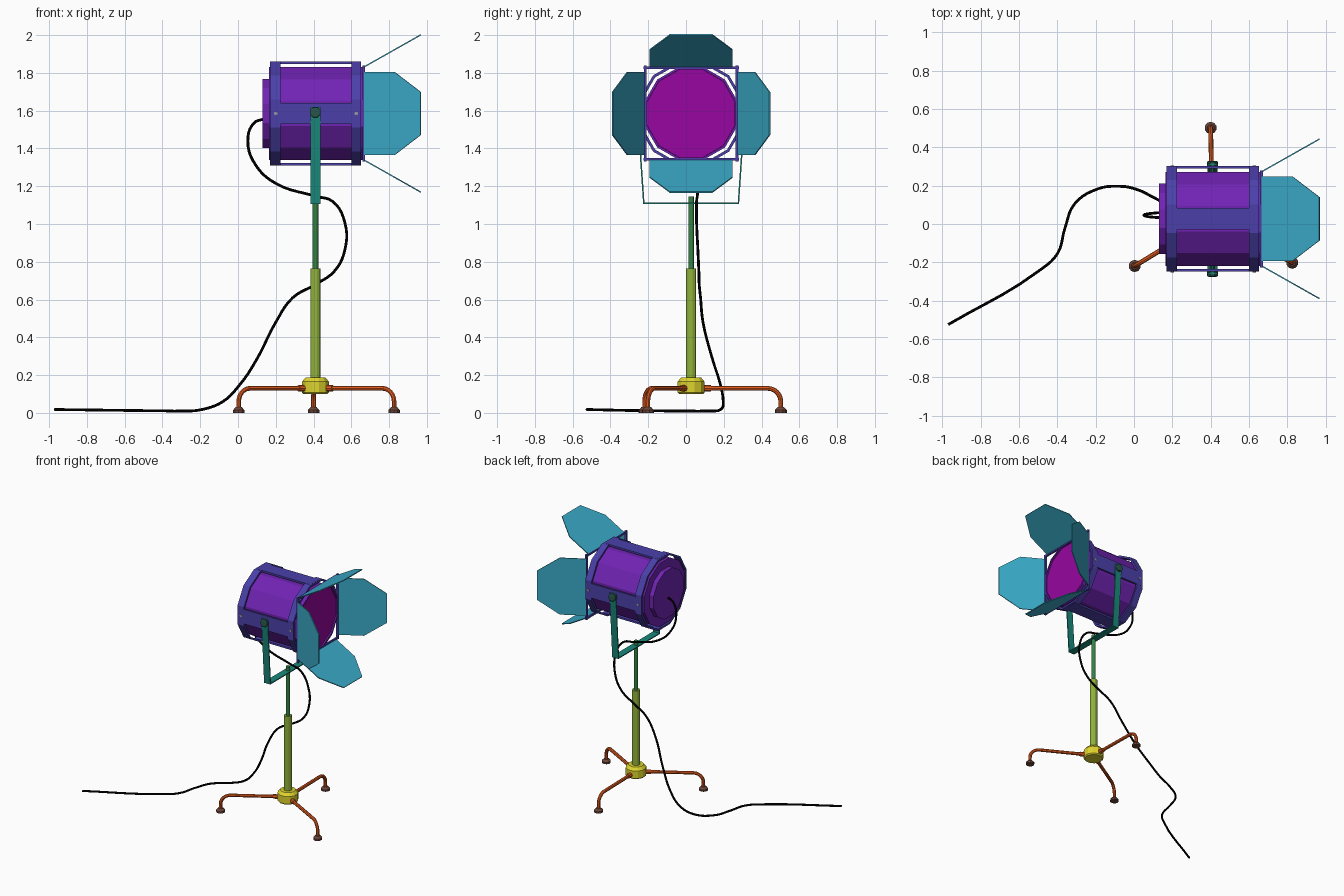
import bpy, bmesh
from math import sin, cos, pi, radians
from mathutils import Vector, Matrix

if "Cube" in bpy.data.objects:
    bpy.data.objects.remove(bpy.data.objects["Cube"])

PX, CY, LZ = 0.41, 0.027, 1.585      # pole x, centre y, lamp axis height


def material(name, rgb):
    m = bpy.data.materials.new(name)
    m.diffuse_color = [(c / 255) ** 2.2 for c in rgb] + [1]
    m.use_nodes = True
    m.node_tree.nodes["Principled BSDF"].inputs["Base Color"].default_value = m.diffuse_color
    return m


BODY = material("purple", (112, 40, 178))
CAGE = material("indigo", (76, 66, 168))
LENS = material("magenta", (150, 15, 158))
DOOR = material("cyan", (60, 168, 198))
YOKE = material("teal", (32, 135, 122))
KNOB = material("dark_green", (45, 88, 75))
ROD = material("green", (55, 130, 70))
POLE = material("olive", (145, 178, 62))
HUB = material("yellow", (222, 212, 50))
LEG = material("orange", (225, 92, 36))
FOOT = material("brown", (108, 72, 60))
RIVET = material("grey", (150, 150, 160))
CABLE = material("black", (12, 12, 12))


def finish(name, bm, mat, smooth=False):
    bmesh.ops.remove_doubles(bm, verts=bm.verts, dist=1e-5)
    bmesh.ops.recalc_face_normals(bm, faces=bm.faces)
    me = bpy.data.meshes.new(name)
    bm.to_mesh(me)
    bm.free()
    me.materials.append(mat)
    ob = bpy.data.objects.new(name, me)
    bpy.context.collection.objects.link(ob)
    if smooth:
        for o in bpy.context.selected_objects:
            o.select_set(False)
        ob.select_set(True)
        bpy.context.view_layer.objects.active = ob
        bpy.ops.object.shade_smooth_by_angle(angle=radians(40))
    return ob


def lathe(name, profile, n, axis, loc, mat, closed=False, smooth=False):
    """Revolve (radius, height) points about an axis through loc."""
    bm = bmesh.new()
    rows = []
    for r, h in profile:
        row = []
        for i in range(n):
            a = 2 * pi * (i + 0.5) / n
            u, v = r * cos(a), r * sin(a)
            p = {'x': (h, u, v), 'y': (u, h, v), 'z': (u, v, h)}[axis]
            row.append(bm.verts.new(Vector(p) + Vector(loc)))
        rows.append(row)
    pairs = list(zip(rows, rows[1:])) + ([(rows[-1], rows[0])] if closed else [])
    for a, b in pairs:
        for i in range(n):
            j = (i + 1) % n
            bm.faces.new((a[i], a[j], b[j], b[i]))
    if not closed:
        bm.faces.new(rows[0])
        bm.faces.new(rows[-1])
    return finish(name, bm, mat, smooth)


def prism(name, pts, offset, mat):
    """Extrude a flat outline by an offset vector."""
    bm = bmesh.new()
    f = bm.faces.new([bm.verts.new(p) for p in pts])
    ext = bmesh.ops.extrude_face_region(bm, geom=[f])
    vs = [g for g in ext['geom'] if isinstance(g, bmesh.types.BMVert)]
    bmesh.ops.translate(bm, verts=vs, vec=offset)
    return finish(name, bm, mat)


def box(name, size, mat, matrix):
    bm = bmesh.new()
    bmesh.ops.create_cube(bm, size=1, matrix=matrix @ Matrix.Diagonal((*size, 1)))
    return finish(name, bm, mat)


def tube(name, pts, radius, mat, bezier=False):
    cu = bpy.data.curves.new(name, 'CURVE')
    cu.dimensions = '3D'
    cu.bevel_depth, cu.bevel_resolution, cu.use_fill_caps = radius, 2, True
    cu.resolution_u = 5
    sp = cu.splines.new('BEZIER' if bezier else 'POLY')
    target = sp.bezier_points if bezier else sp.points
    target.add(len(pts) - 1)
    for q, p in zip(target, pts):
        q.co = p if bezier else (*p, 1)
        if bezier:
            q.handle_left_type = q.handle_right_type = 'AUTO'
    tmp = bpy.data.objects.new(name + "_path", cu)
    bpy.context.collection.objects.link(tmp)
    dg = bpy.context.evaluated_depsgraph_get()
    me = bpy.data.meshes.new_from_object(tmp.evaluated_get(dg))
    bm = bmesh.new()
    bm.from_mesh(me)
    bpy.data.objects.remove(tmp)
    return finish(name, bm, mat, True)


# lamp housing: twelve-sided can, open at the front, stepped at the back
axis0 = (0, CY, LZ)
lathe("lamp_housing", [(0.19, 0.13), (0.19, 0.165), (0.254, 0.165), (0.254, 0.67),
                       (0.242, 0.67), (0.242, 0.645)], 12, 'x', axis0, BODY)
lathe("lens", [(0.241, 0.648), (0.241, 0.66)], 12, 'x', axis0, LENS)

# outer cage: two rings joined by four straps
for name, x0, x1 in (("rear_ring", 0.17, 0.225), ("front_ring", 0.6, 0.652)):
    lathe(name, [(0.285, x0), (0.285, x1), (0.27, x1), (0.27, x0)], 12, 'x', axis0, CAGE, True)

center = Matrix.Translation(axis0)
for i, side in enumerate(("top", "left", "bottom", "right")):
    turn = center @ Matrix.Rotation(i * pi / 2, 4, 'X')
    box(side + "_strap", (0.46, 0.112, 0.014), CAGE,
        turn @ Matrix.Translation((0.412, 0, 0.269)))
    # barn door frame bar
    box(side + "_frame_bar", (0.014, 0.506, 0.014), CAGE,
        turn @ Matrix.Translation((0.666, 0, 0.243)))
    # barn door flap, tilted outwards
    flap = [(0.668, -0.22, 0.245), (0.668, 0.22, 0.245), (0.83, 0.22, 0.332),
            (0.97, 0.113, 0.413), (0.97, -0.113, 0.413), (0.83, -0.22, 0.332)]
    for k, (x, y, z) in enumerate(flap):
        flap[k] = turn @ Vector((x, y, 0.243 + (x - 0.668) * 0.565))
    off = turn.to_3x3() @ Vector((-0.003, 0, 0.006))
    prism(side + "_barn_door", flap, off, DOOR)

# yoke: thin U bracket, splayed slightly
half = [(0.289, 1.62), (0.254, 1.106)]
inner = [(0.247, 1.114), (0.281, 1.62)]
outline = half + [(-y, z) for y, z in reversed(half)]
outline += [(-y, z) for y, z in reversed(inner)] + inner
prism("yoke", [(PX - 0.027, CY + y, z) for y, z in outline], (0.054, 0, 0), YOKE)

# pivot knobs and strap rivets on both sides
for s, side in ((1, "back"), (-1, "front")):
    lathe(side + "_knob", [(0.014, s * 0.24), (0.014, s * 0.276), (0.03, s * 0.276),
                           (0.03, s * 0.298), (0.022, s * 0.303)], 8, 'y', (PX, CY, 1.59), KNOB)
    for k, x in enumerate((0.2, 0.627)):
        lathe(f"{side}_rivet_{k + 1}", [(0.01, s * 0.27), (0.01, s * 0.279)], 8, 'y',
              (x, CY, LZ), RIVET)

# stand: telescopic pole and hub
foot0 = (PX, CY, 0)
lathe("upper_pole", [(0.0155, 0.7), (0.0155, 1.145)], 12, 'z', foot0, ROD)
lathe("lower_pole", [(0.028, 0.15), (0.028, 0.765)], 12, 'z', foot0, POLE)
lathe("hub", [(0.066, 0.1), (0.074, 0.108), (0.074, 0.165), (0.055, 0.187)], 12, 'z', foot0, HUB)

# three bent legs with sockets and feet
for k in range(3):
    a = radians(91.2 + 120 * k)

    def at(r, z):
        return (PX + r * cos(a), CY + r * sin(a), z)
    bend = [at(0.405 + 0.07 * sin(t * pi / 12), 0.06 + 0.07 * cos(t * pi / 12)) for t in range(7)]
    tube(f"leg_{k + 1}", [at(0.05, 0.13)] + bend + [at(0.475, 0.02)], 0.0125, LEG)
    tube(f"leg_socket_{k + 1}", [at(0.06, 0.13), at(0.105, 0.13)], 0.017, LEG)
    x, y, _ = at(0.475, 0)
    lathe(f"foot_{k + 1}", [(0.032, 0), (0.032, 0.014), (0.018, 0.03)], 10, 'z', (x, y, 0), FOOT)

# power cable: from the back of the lamp, round the pole, down to the floor
tube("power_cable", [
    (0.14, 0.033, 1.557), (0.085, 0.037, 1.535), (0.052, 0.046, 1.44), (0.095, 0.056, 1.31),
    (0.2, 0.062, 1.215), (0.41, 0.06, 1.147), (0.5, 0.056, 1.12), (0.565, 0.056, 1.01),
    (0.565, 0.063, 0.86), (0.51, 0.068, 0.75), (0.41, 0.07, 0.68), (0.29, 0.077, 0.61),
    (0.2, 0.09, 0.48), (0.1, 0.14, 0.285), (0.01, 0.182, 0.15), (-0.08, 0.197, 0.06),
    (-0.19, 0.183, 0.018), (-0.31, 0.105, 0.01), (-0.36, -0.02, 0.01), (-0.4, -0.155, 0.011),
    (-0.5, -0.247, 0.012), (-0.97, -0.525, 0.018)], 0.0075, CABLE, True)
